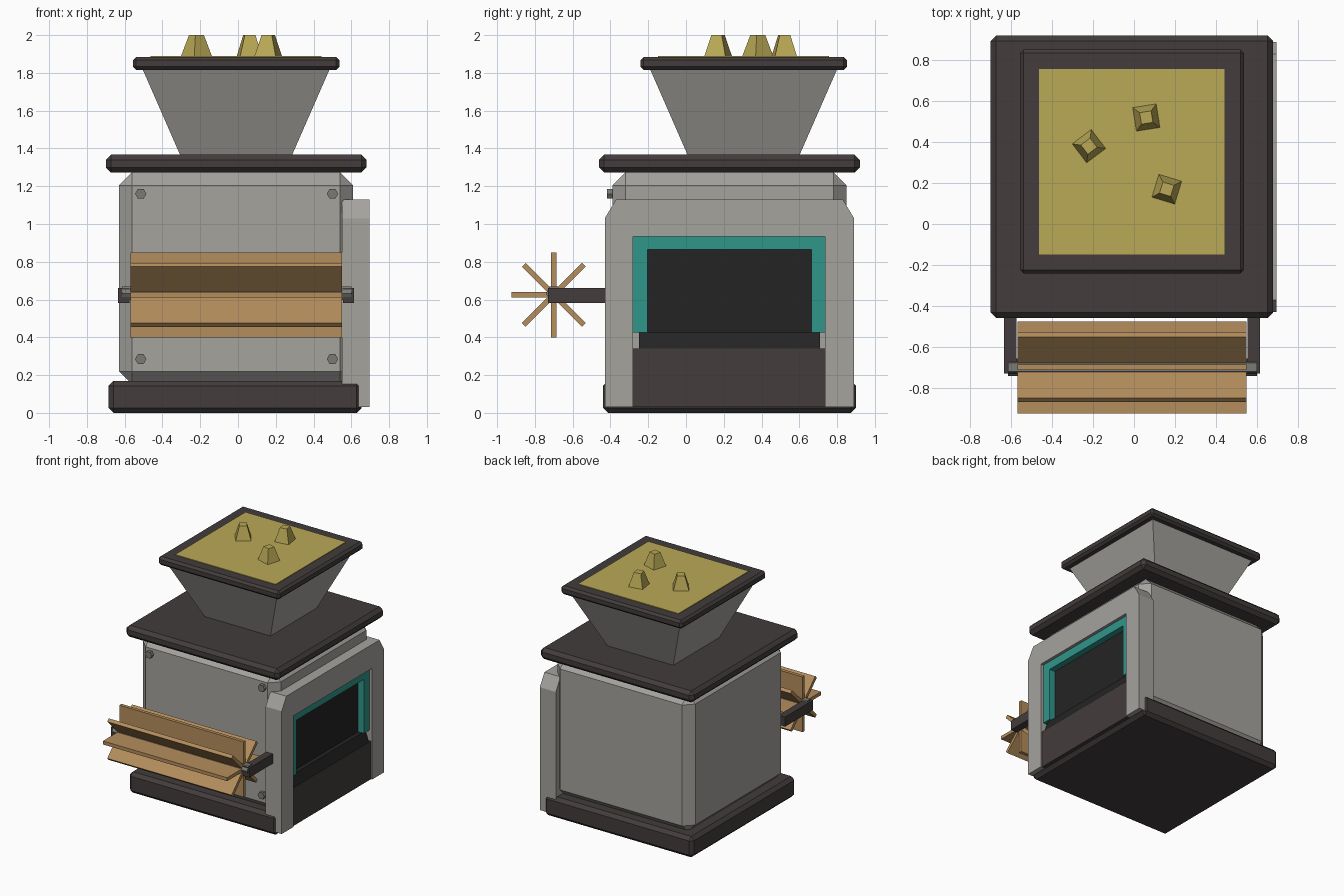
import bpy, bmesh
from math import radians, pi
from mathutils import Matrix, Vector

cube = bpy.data.objects.get("Cube")
if cube:
    bpy.data.objects.remove(cube, do_unlink=True)


def material(name, rgb):
    """Flat material from 8-bit display colour, stored as linear values."""
    lin = [((c / 255 + 0.055) / 1.055) ** 2.4 for c in rgb] + [1]
    m = bpy.data.materials.new(name)
    m.use_nodes = True
    m.diffuse_color = lin
    m.node_tree.nodes["Principled BSDF"].inputs["Base Color"].default_value = lin
    return m


STONE = material("light grey", (165, 163, 158))
METAL = material("dark metal", (122, 122, 117))
TRIM = material("dark brown trim", (67, 60, 60))
WOOD = material("wood", (180, 141, 92))
GRAIN = material("grain", (186, 169, 86))
TEAL = material("teal", (48, 150, 138))
BLACK = material("black", (36, 36, 36))


def finish(name, bm, mat):
    bmesh.ops.recalc_face_normals(bm, faces=bm.faces)
    me = bpy.data.meshes.new(name)
    bm.to_mesh(me)
    bm.free()
    me.materials.append(mat)
    ob = bpy.data.objects.new(name, me)
    bpy.context.scene.collection.objects.link(ob)
    return ob


def box(name, x, y, z, mat, bevel=0):
    """Box from (min, max) ranges, with optional chamfered edges."""
    bm = bmesh.new()
    lo, hi = Vector((x[0], y[0], z[0])), Vector((x[1], y[1], z[1]))
    bmesh.ops.create_cube(bm, size=1, matrix=Matrix.Translation((lo + hi) / 2)
                          @ Matrix.Diagonal((*(hi - lo), 1)))
    if bevel:
        bmesh.ops.bevel(bm, geom=bm.edges[:], offset=bevel, segments=1, affect='EDGES')
    return finish(name, bm, mat)


def prism(name, profile, x0, x1, mat):
    """Extrude a (y, z) profile along x."""
    bm = bmesh.new()
    face = bm.faces.new([bm.verts.new((x0, y, z)) for y, z in profile])
    new = bmesh.ops.extrude_face_region(bm, geom=[face])["geom"]
    moved = [v for v in new if isinstance(v, bmesh.types.BMVert)]
    bmesh.ops.translate(bm, vec=(x1 - x0, 0, 0), verts=moved)
    return finish(name, bm, mat)


def cone(name, sides, r1, r2, depth, matrix, mat):
    bm = bmesh.new()
    bmesh.ops.create_cone(bm, cap_ends=True, segments=sides, radius1=r1,
                          radius2=r2, depth=depth, matrix=matrix)
    return finish(name, bm, mat)


def arch(name, y0, y1, bottom, top, inner, x0, x1, mat, cut=0):
    """Upside-down U: outer span, inner (y0, y1, top), corner cut (fy, fz)."""
    fy, fz = cut or (0, 0)
    left = [(y0, top - fz), (y0 + fy, top)] if cut else [(y0, top)]
    right = [(y1 - fy, top), (y1, top - fz)] if cut else [(y1, top)]
    a, b, t = inner
    prism(name, [(y0, bottom)] + left + right
          + [(y1, bottom), (b, bottom), (b, t), (a, t), (a, bottom)], x0, x1, mat)


# Main housing
box("base", (-0.685, 0.655), (-0.44, 0.90), (0, 0.17), TRIM, 0.027)
box("body", (-0.63, 0.61), (-0.39, 0.85), (0.15, 1.275), STONE, 0.07)
box("top_plate", (-0.70, 0.68), (-0.46, 0.92), (1.273, 1.367), TRIM, 0.027)

# Hopper: a four-sided funnel with rim and grain
CX, CY = -0.01, 0.305
root2 = 2 ** 0.5
cone("hopper", 4, 0.294 * root2, 0.502 * root2, 0.475,
     Matrix.Translation((CX, CY, 1.5975)) @ Matrix.Rotation(pi / 4, 4, 'Z'), STONE)
box("hopper_rim", (CX - 0.547, CX + 0.547), (CY - 0.547, CY + 0.547),
    (1.815, 1.885), TRIM, 0.018)
box("grain_surface", (CX - 0.453, CX + 0.453), (CY - 0.453, CY + 0.453),
    (1.881, 1.89), GRAIN)
for i, (x, y, turn) in enumerate([(-0.22, 0.38, 37), (0.06, 0.52, 9), (0.16, 0.17, -17)]):
    cone(f"grain_lump_{i + 1}", 4, 0.086, 0.04, 0.12,
         Matrix.Translation((x, y, 1.94)) @ Matrix.Rotation(radians(turn + 45), 4, 'Z'), GRAIN)

# Side doorway
arch("doorway_frame", -0.43, 0.89, 0.03, 1.13, (-0.28, 0.735, 0.935),
     0.55, 0.695, STONE, (0.06, 0.1))
arch("doorway_trim", -0.28, 0.735, 0.425, 0.935, (-0.205, 0.665, 0.865),
     0.60, 0.67, TEAL)
box("doorway_interior", (0.59, 0.618), (-0.206, 0.666), (0.40, 0.866), BLACK)
box("doorway_lower_panel", (0.56, 0.685), (-0.28, 0.735), (0.03, 0.34), TRIM)
tray = box("doorway_tray", (0.59, 0.683), (-0.25, 0.71), (0.335, 0.425), BLACK)
for v in tray.data.vertices:
    if v.co.x > 0.65 and v.co.z > 0.4:
        v.co.x -= 0.03

# Paddle wheel
hub = Matrix.Translation((0, -0.70, 0.625))
for i in range(8):
    paddle = box(f"paddle_{i + 1}", (-0.57, 0.55), (0, 0.225), (-0.014, 0.014), WOOD)
    paddle.data.transform(hub @ Matrix.Rotation(i * pi / 4, 4, 'X'))
cone("wheel_axle", 6, 0.042, 0.042, 1.215,
     Matrix.Translation((-0.0075, -0.70, 0.633)) @ Matrix.Rotation(pi / 2, 4, 'Y'), METAL)
for side, x in (("right", -0.635), ("left", 0.555)):
    box(f"wheel_arm_{side}", (x, x + 0.06), (-0.73, -0.37), (0.583, 0.662), TRIM)

# Front bolts
for side, x in (("right", -0.515), ("left", 0.50)):
    for level, z in (("lower", 0.285), ("upper", 1.16)):
        cone(f"bolt_{level}_{side}", 6, 0.03, 0.03, 0.05,
             Matrix.Translation((x, -0.393, z)) @ Matrix.Rotation(pi / 2, 4, 'X')
             @ Matrix.Rotation(pi / 6, 4, 'Z'), METAL)
